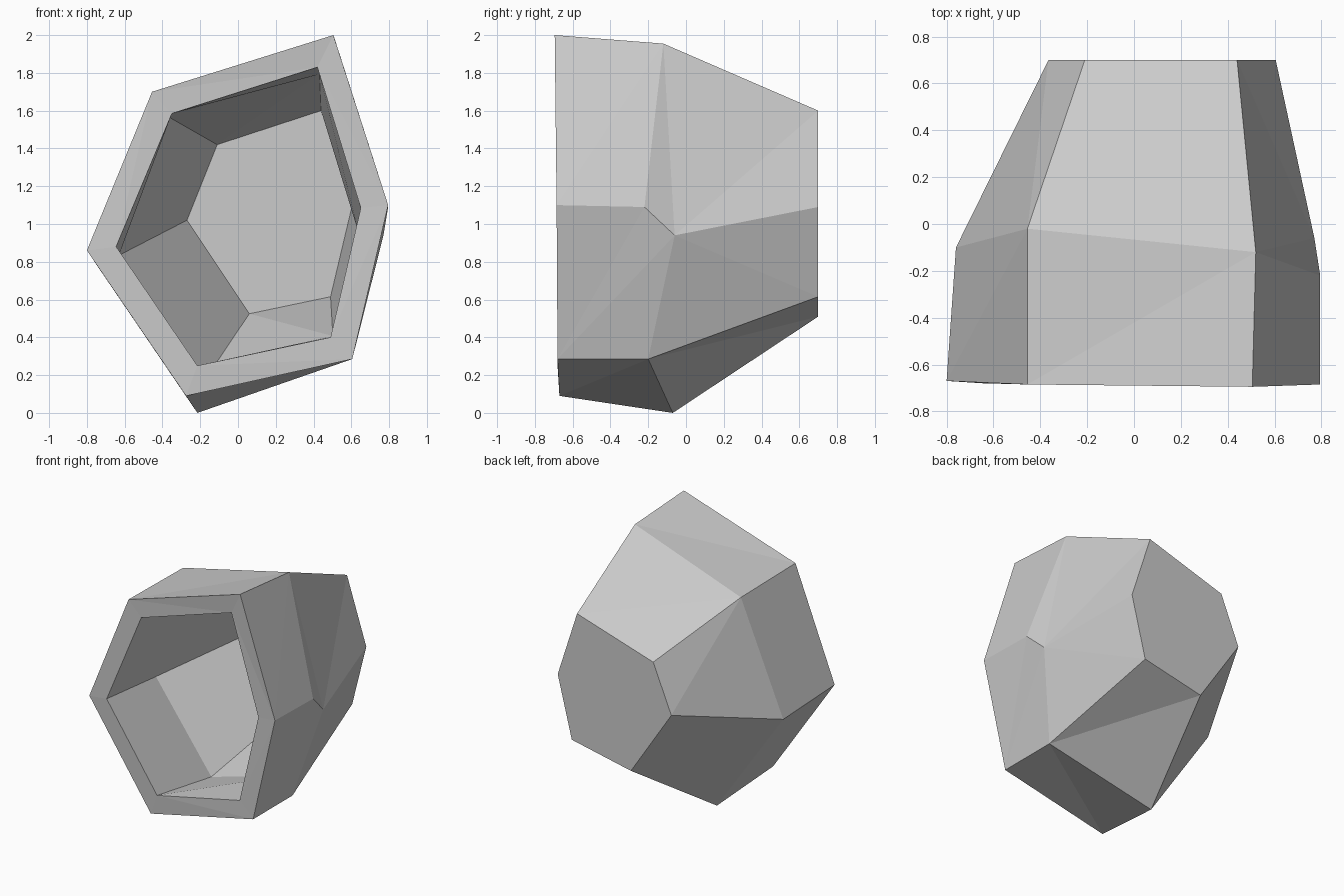
import bpy, bmesh

if "Cube" in bpy.data.objects:
    bpy.data.objects.remove(bpy.data.objects["Cube"])

# Six-sided cross-sections, clockwise from top left: (x, y, z)
outer_back = [(x, 0.7, z) for x, z in
              [(-0.21, 1.40), (0.44, 1.60), (0.605, 1.09), (0.485, 0.615), (-0.02, 0.51), (-0.365, 1.03)]]
outer_mid = [(-0.455, -0.02, 1.69), (0.52, -0.12, 1.955), (0.77, -0.06, 0.94),
             (0.605, -0.20, 0.285), (-0.215, -0.07, 0.0), (-0.76, -0.10, 0.80)]
outer_front = [(-0.455, -0.685, 1.70), (0.505, -0.695, 2.0), (0.795, -0.685, 1.10),
               (0.605, -0.68, 0.285), (-0.275, -0.67, 0.09), (-0.80, -0.67, 0.86)]
inner_front = [(x, -0.68, z) for x, z in
               [(-0.35, 1.585), (0.42, 1.83), (0.65, 1.085), (0.49, 0.40), (-0.215, 0.25), (-0.645, 0.88)]]
inner_mid = [(x * 0.83, y, 1 + (z - 1) * 0.83) for x, y, z in outer_mid]
inner_back = [(x, 0.6, z) for x, z in
              [(-0.11, 1.42), (0.44, 1.60), (0.605, 1.10), (0.49, 0.615), (0.06, 0.525), (-0.27, 1.02)]]

# Hollow faceted shell: outside, flat front rim, then the cavity
bm = bmesh.new()
rings = [[bm.verts.new(p) for p in ring] for ring in
         (outer_back, outer_mid, outer_front, inner_front, inner_mid, inner_back)]
for a, b in zip(rings, rings[1:]):
    for i in range(6):
        j = (i + 1) % 6
        bm.faces.new((a[i], a[j], b[j], b[i]))
bm.faces.new(rings[0])
bm.faces.new(rings[-1])

# Extra bend in the right-hand ridge
ridge = bm.edges.get((rings[1][2], rings[2][2]))
_, bend = bmesh.utils.edge_split(ridge, rings[1][2], 0.3)
bend.co = (0.795, -0.22, 1.09)

bmesh.ops.recalc_face_normals(bm, faces=bm.faces)
bmesh.ops.triangulate(bm, faces=[f for f in bm.faces if len(f.verts) != 6])
mesh = bpy.data.meshes.new("hollow_shell")
bm.to_mesh(mesh)
bm.free()
shell = bpy.data.objects.new("hollow_shell", mesh)
bpy.context.collection.objects.link(shell)
